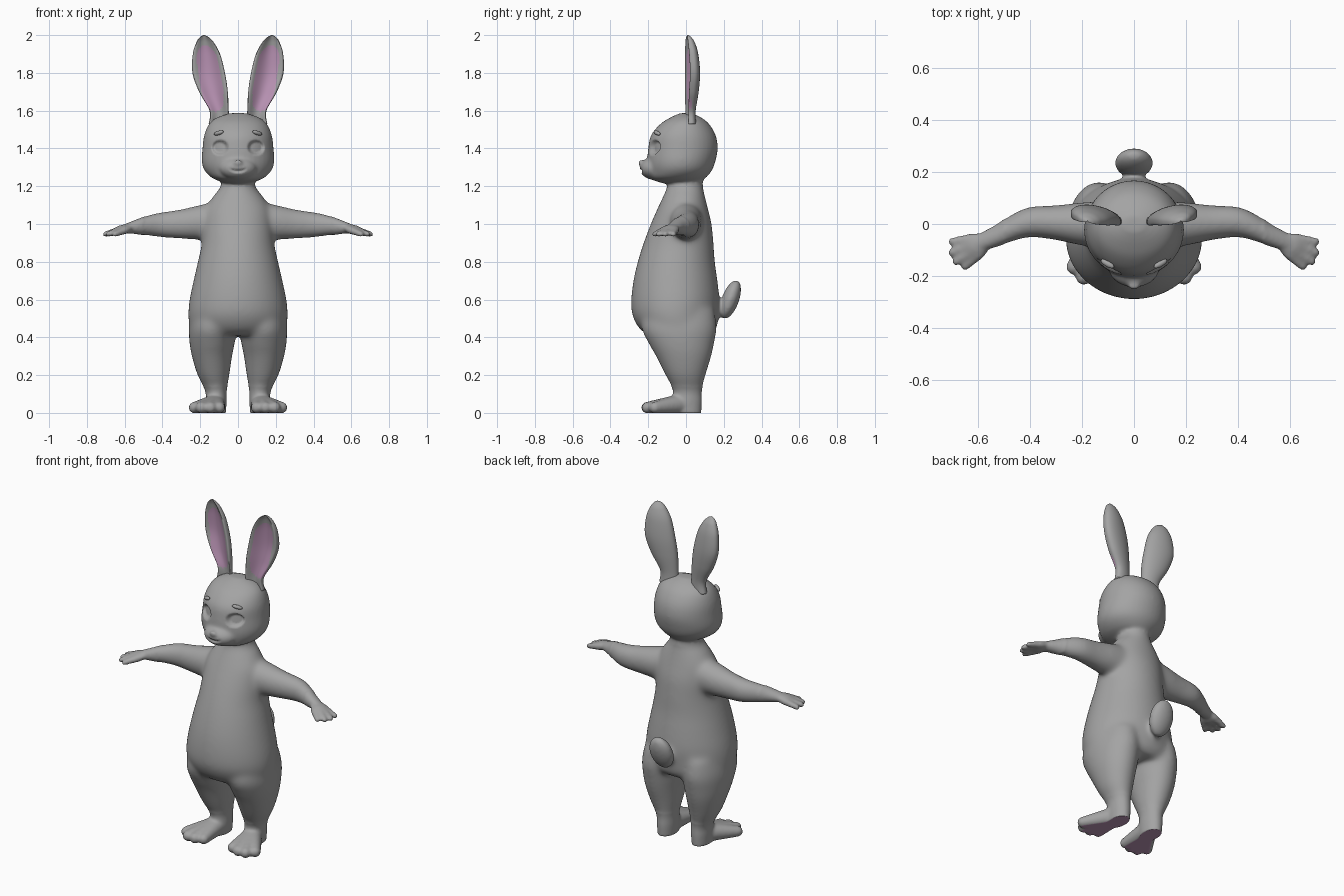
import bpy, bmesh, math
from mathutils import Vector, Matrix, Euler

cube = bpy.data.objects.get("Cube")
if cube:
    bpy.data.objects.remove(cube, do_unlink=True)


def material(name, rgb):
    m = bpy.data.materials.new(name)
    m.use_nodes = True
    m.diffuse_color = (*rgb, 1)
    m.node_tree.nodes["Principled BSDF"].inputs["Base Color"].default_value = (*rgb, 1)
    return m


FUR = material("grey fur", (0.37, 0.37, 0.37))
PINK = material("soft pink", (0.50, 0.30, 0.47))


def make_object(name, bm):
    for f in bm.faces:
        f.smooth = True
    mesh = bpy.data.meshes.new(name)
    bm.to_mesh(mesh)
    bm.free()
    ob = bpy.data.objects.new(name, mesh)
    bpy.context.scene.collection.objects.link(ob)
    for m in (FUR, PINK):
        mesh.materials.append(m)
    return ob


def spline(a, b, c, d, t):
    return 0.5 * (2 * b + (c - a) * t + (2 * a - 5 * b + 4 * c - d) * t * t
                  + (3 * b - a - 3 * c + d) * t ** 3)


def loft(bm, rings, shape, segs=40, steps=5):
    """Skin a closed surface over smoothly interpolated rings."""
    rows, last = [], len(rings) - 1
    for i in range(last * steps + 1):
        k = min(i // steps, last - 1)
        near = [rings[min(max(k + o, 0), last)] for o in (-1, 0, 1, 2)]
        ring = [spline(*v, i / steps - k) for v in zip(*near)]
        rows.append([bm.verts.new(shape(ring, math.tau * j / segs)) for j in range(segs)])
    for lo, hi in zip(rows, rows[1:]):
        for j in range(segs):
            n = (j + 1) % segs
            bm.faces.new((lo[j], lo[n], hi[n], hi[j]))
    bm.faces.new(rows[0][::-1])
    bm.faces.new(rows[-1])


def upright(ring, a):
    z, cx, rx, front, back = ring
    return Vector((cx + rx * math.cos(a),
                   (front + back) / 2 + (back - front) / 2 * math.sin(a), z))


def sideways(ring, a):
    x, y, ry, z, rz = ring
    return Vector((x, y + ry * math.cos(a), z + rz * math.sin(a)))


def ear_shape(ring, a):
    # Rounded back, dished front, outer edge swept back
    z, cx, rx, cy, ry = ring
    lx, s = rx * math.cos(a), math.sin(a)
    depth = ry * s if s > 0 else ry * (2.2 * s + 2.4 * s * s)
    return Vector((cx + lx, cy + 0.17 * lx + depth, z))


def ball(bm, centre, radii, turn=(0, 0, 0), segs=24):
    rot = Euler([math.radians(t) for t in turn]).to_matrix().to_4x4()
    mat = Matrix.Translation(centre) @ rot @ Matrix.Diagonal((*radii, 1))
    bmesh.ops.create_uvsphere(bm, u_segments=segs, v_segments=segs // 2, radius=1, matrix=mat)


def digit(bm, start, end, r0, r1, beads=14):
    for i in range(beads):
        t = i / (beads - 1)
        ball(bm, Vector(start).lerp(Vector(end), t), [r0 + (r1 - r0) * t] * 3, segs=16)


def mirror_x(bm):
    geom = bm.verts[:] + bm.edges[:] + bm.faces[:]
    copy = bmesh.ops.duplicate(bm, geom=geom)["geom"]
    for v in copy:
        if isinstance(v, bmesh.types.BMVert):
            v.co.x *= -1
    bmesh.ops.reverse_faces(bm, faces=[f for f in copy if isinstance(f, bmesh.types.BMFace)])


# Limbs on the left side, then mirrored
bm = bmesh.new()
loft(bm, [(-.01, .115, .05, -.07, .08), (.06, .115, .055, -.075, .085),
          (.12, .117, .058, -.07, .085), (.2, .13, .085, -.11, .105),
          (.3, .138, .107, -.16, .135), (.37, .137, .12, -.2, .15),
          (.45, .136, .124, -.235, .163), (.55, .13, .11, -.22, .15)], upright)
for x, y in ((.098, -.19), (.145, -.208), (.195, -.205), (.232, -.165)):
    digit(bm, (.12, -.03, .045), (x, y, .028), .055, .031)
loft(bm, [(.04, 0, .09, 1.02, .11), (.19, 0, .085, 1.01, .094),
          (.3, .005, .068, 1.0, .079), (.4, .008, .06, .996, .068),
          (.47, -.015, .054, .993, .057), (.53, -.045, .044, .986, .042),
          (.575, -.063, .038, .98, .03), (.62, -.08, .03, .972, .02)], sideways)
ball(bm, (.61, -.085, .97), (.055, .05, .026), (0, 12, -25))
for base, tip in (((.62, -.055), (.703, -.068)), ((.625, -.08), (.704, -.11)),
                  ((.62, -.105), (.688, -.146)), ((.595, -.115), (.652, -.166))):
    digit(bm, (*base, .968), (*tip, .946), .021, .016)
mirror_x(bm)

# Torso, head, muzzle, nose and tail
loft(bm, [(.41, 0, .22, -.2, .13), (.45, 0, .255, -.25, .163), (.52, 0, .264, -.285, .172),
          (.6, 0, .257, -.29, .177), (.7, 0, .236, -.279, .167), (.8, 0, .213, -.256, .153),
          (.9, 0, .192, -.225, .146), (1, 0, .185, -.187, .136), (1.08, 0, .172, -.152, .117),
          (1.15, 0, .13, -.12, .1), (1.2, 0, .092, -.1, .09), (1.28, 0, .085, -.09, .085)], upright)
loft(bm, [(1.215, 0, .06, -.12, .06), (1.24, 0, .13, -.19, .1), (1.28, 0, .175, -.2, .135),
          (1.33, 0, .192, -.205, .155), (1.4, 0, .188, -.2, .168), (1.47, 0, .179, -.185, .157),
          (1.53, 0, .153, -.135, .122), (1.565, 0, .108, -.08, .078),
          (1.587, 0, .04, -.03, .03)], upright)
ball(bm, (0, -.165, 1.295), (.1, .08, .062))
ball(bm, (0, -.24, 1.325), (.024, .014, .015))
ball(bm, (0, .235, .6), (.074, .046, .108), (-20, 0, 0))

# Fuse everything into one skin
body = make_object("body", bm)
fuse = body.modifiers.new("fuse", "REMESH")
fuse.mode = "VOXEL"
fuse.voxel_size = 0.008
bm = bmesh.new()
bm.from_object(body, bpy.context.evaluated_depsgraph_get())
body.modifiers.clear()


def relax(verts, times):
    for _ in range(times):
        bmesh.ops.smooth_vert(bm, verts=verts, factor=0.5,
                              use_axis_x=True, use_axis_y=True, use_axis_z=True)


relax(bm.verts[:], 6)
relax([v for v in bm.verts if .14 < v.co.z < 1.19 and abs(v.co.x) < .5 and v.co.y < .19], 25)

# Eye sockets, mouth groove and flat soles
for v in bm.verts:
    x, y, z = v.co
    if y < -.08 and 1.2 < z < 1.5:
        d = math.hypot((abs(x) - .095) / .046, (z - 1.405) / .041)
        v.co.y += .022 * min(1, max(0, 1 - d) * 3)
        if abs(x) < .05 and y < -.19:
            gap = abs(z - 1.28 - .014 * (x / .05) ** 2) / .011
            v.co.y += .014 * max(0, 1 - gap) * (1 - (x / .05) ** 2)
    v.co.z = max(z, 0)
for f in bm.faces:
    f.smooth = True
    f.material_index = int(all(v.co.z < .003 for v in f.verts))
bm.to_mesh(body.data)
bm.free()

# Ears with pink inner faces
bm = bmesh.new()
loft(bm, [(1.53, .1, .055, .02, .032), (1.6, .1, .051, .02, .03), (1.7, .13, .076, .025, .04),
          (1.8, .155, .086, .03, .042), (1.9, .167, .072, .025, .038),
          (1.96, .174, .047, .018, .028), (1.988, .178, .025, .012, .016),
          (2.0, .18, .004, .01, .004)], ear_shape, segs=64, steps=9)
bm.normal_update()
for f in bm.faces:
    c = f.calc_center_median()
    across = (c.x - .147 - .16 * (c.z - 1.77)) / .058
    if f.normal.y < 0 and across ** 2 + ((c.z - 1.77) / .175) ** 4 < 1:
        f.material_index = 1
mirror_x(bm)
make_object("ears", bm)

# Eyebrows
bm = bmesh.new()
ball(bm, (.102, -.153, 1.482), (.03, .012, .011), (0, 15, 30))
mirror_x(bm)
make_object("eyebrows", bm)
